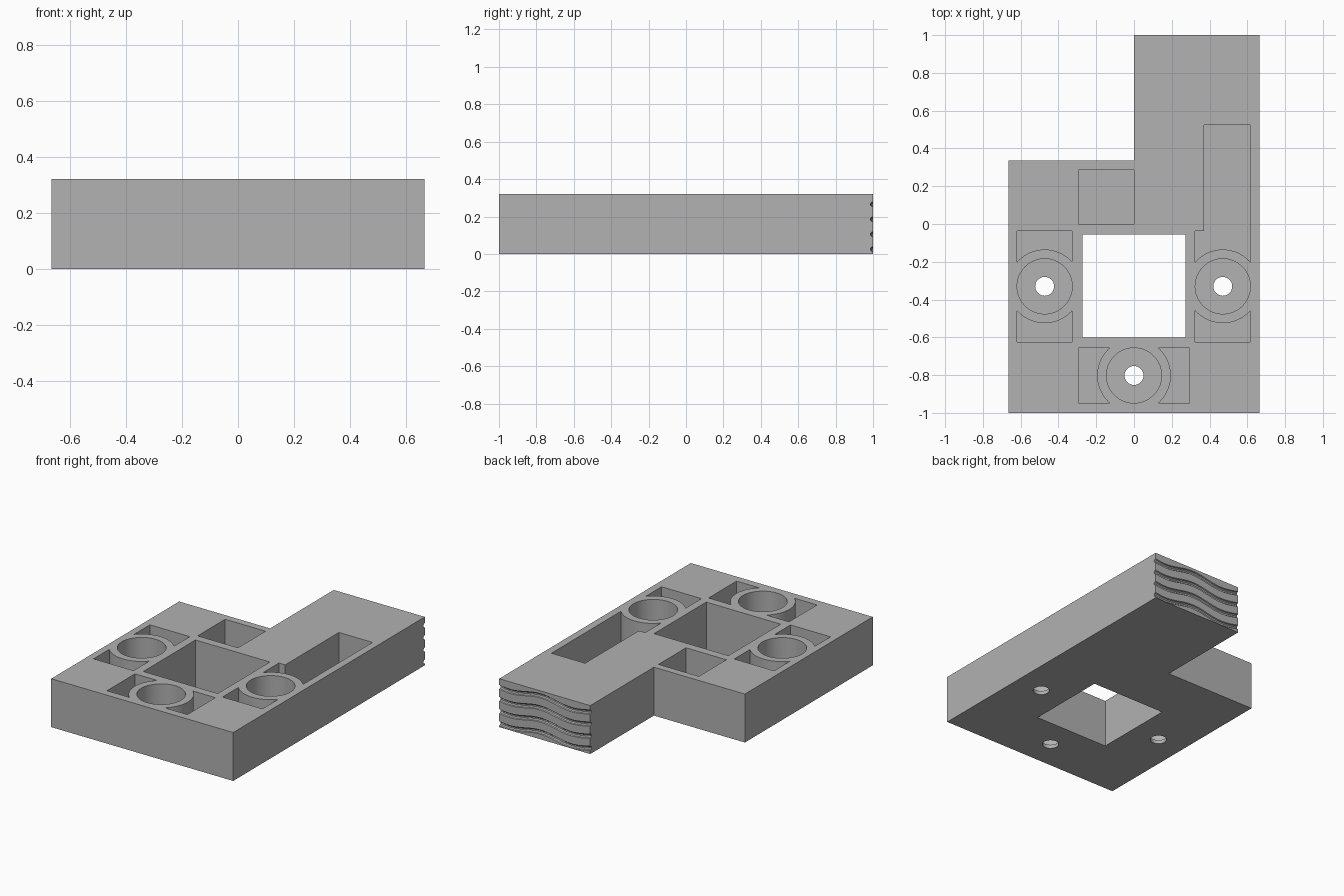
import bpy, bmesh, math

HEIGHT = 0.32
FLOOR = 0.025
TOP = HEIGHT + 0.1

if "Cube" in bpy.data.objects:
    bpy.data.objects.remove(bpy.data.objects["Cube"])

grey = bpy.data.materials.new("mid grey")
grey.use_nodes = True
colour = (0.445, 0.445, 0.445, 1)
grey.diffuse_color = colour
grey.node_tree.nodes["Principled BSDF"].inputs["Base Color"].default_value = colour


def prism(name, outline, z0, z1):
    """Extrude a flat outline upward."""
    bm = bmesh.new()
    face = bm.faces.new([bm.verts.new((x, y, z0)) for x, y in outline])
    new = bmesh.ops.extrude_face_region(bm, geom=[face])["geom"]
    bmesh.ops.translate(bm, vec=(0, 0, z1 - z0),
                        verts=[v for v in new if isinstance(v, bmesh.types.BMVert)])
    return finish(name, bm)


def finish(name, bm):
    bmesh.ops.recalc_face_normals(bm, faces=bm.faces)
    mesh = bpy.data.meshes.new(name)
    bm.to_mesh(mesh)
    bm.free()
    mesh.materials.append(grey)
    obj = bpy.data.objects.new(name, mesh)
    bpy.context.collection.objects.link(obj)
    return obj


def box(name, x0, x1, y0, y1, z0=FLOOR, z1=TOP):
    return prism(name, [(x0, y0), (x1, y0), (x1, y1), (x0, y1)], z0, z1)


def cylinder(name, x, y, radius, z0, z1=TOP, sides=64):
    angles = [math.tau * i / sides for i in range(sides)]
    return prism(name, [(x + radius * math.cos(a), y + radius * math.sin(a))
                        for a in angles], z0, z1)


def cut(target, cutter):
    """Subtract the cutter and remove it."""
    mod = target.modifiers.new("cut", 'BOOLEAN')
    mod.operation = 'DIFFERENCE'
    mod.solver = 'EXACT'
    mod.object = cutter
    bpy.context.view_layer.objects.active = target
    bpy.ops.object.modifier_apply(modifier=mod.name)
    bpy.data.objects.remove(cutter)


def wavy_groove(z, radius=0.014, steps=40, sides=10):
    """A round tube that waves along the back end."""
    bm = bmesh.new()
    rings = []
    for i in range(steps + 1):
        x = -0.05 + 0.78 * i / steps
        zc = z + 0.015 * math.sin(math.tau * (x - 0.25) / 0.45)
        rings.append([bm.verts.new((x, 1 + radius * math.cos(a), zc + radius * math.sin(a)))
                      for a in (math.tau * (k + 0.5) / sides for k in range(sides))])
    for a, b in zip(rings, rings[1:]):
        for k in range(sides):
            n = (k + 1) % sides
            bm.faces.new((a[k], a[n], b[n], b[k]))
    bm.faces.new(rings[0])
    bm.faces.new(rings[-1])
    return finish("groove_cutter", bm)


# L-shaped body
body = prism("body", [(-0.665, -1), (0.665, -1), (0.665, 1), (0, 1),
                      (0, 0.335), (-0.665, 0.335)], 0, HEIGHT)

# Central window and plain pockets
cut(body, box("window", -0.272, 0.272, -0.6, -0.055, -0.1))
cut(body, box("square_pocket", -0.295, 0, 0, 0.287))

# Three sockets, each a ring standing in a rectangular pocket
for x, y, half_x, half_y in ((-0.473, -0.33, 0.146, 0.294),
                             (0.47, -0.33, 0.146, 0.294),
                             (0, -0.802, 0.294, 0.146)):
    pocket = box("pocket", x - half_x, x + half_x, y - half_y, y + half_y)
    if x > 0.1:
        # Long pocket joined to this socket
        mod = pocket.modifiers.new("join", 'BOOLEAN')
        mod.operation = 'UNION'
        mod.object = box("long_pocket", 0.37, x + half_x, -0.06, 0.525)
        bpy.context.view_layer.objects.active = pocket
        long_pocket = mod.object
        bpy.ops.object.modifier_apply(modifier=mod.name)
        bpy.data.objects.remove(long_pocket)
    cut(pocket, cylinder("post", x, y, 0.195, -0.1, TOP + 0.1))
    cut(body, pocket)
    cut(body, cylinder("socket", x, y, 0.146, FLOOR))
    cut(body, cylinder("pin_hole", x, y, 0.05, -0.1, sides=32))

# Wavy grooves across the back end
for row in range(4):
    cut(body, wavy_groove(0.032 + 0.08 * row))

bpy.ops.object.select_all(action='DESELECT')
body.select_set(True)
bpy.context.view_layer.objects.active = body
bpy.ops.object.shade_smooth_by_angle(angle=math.radians(30))
